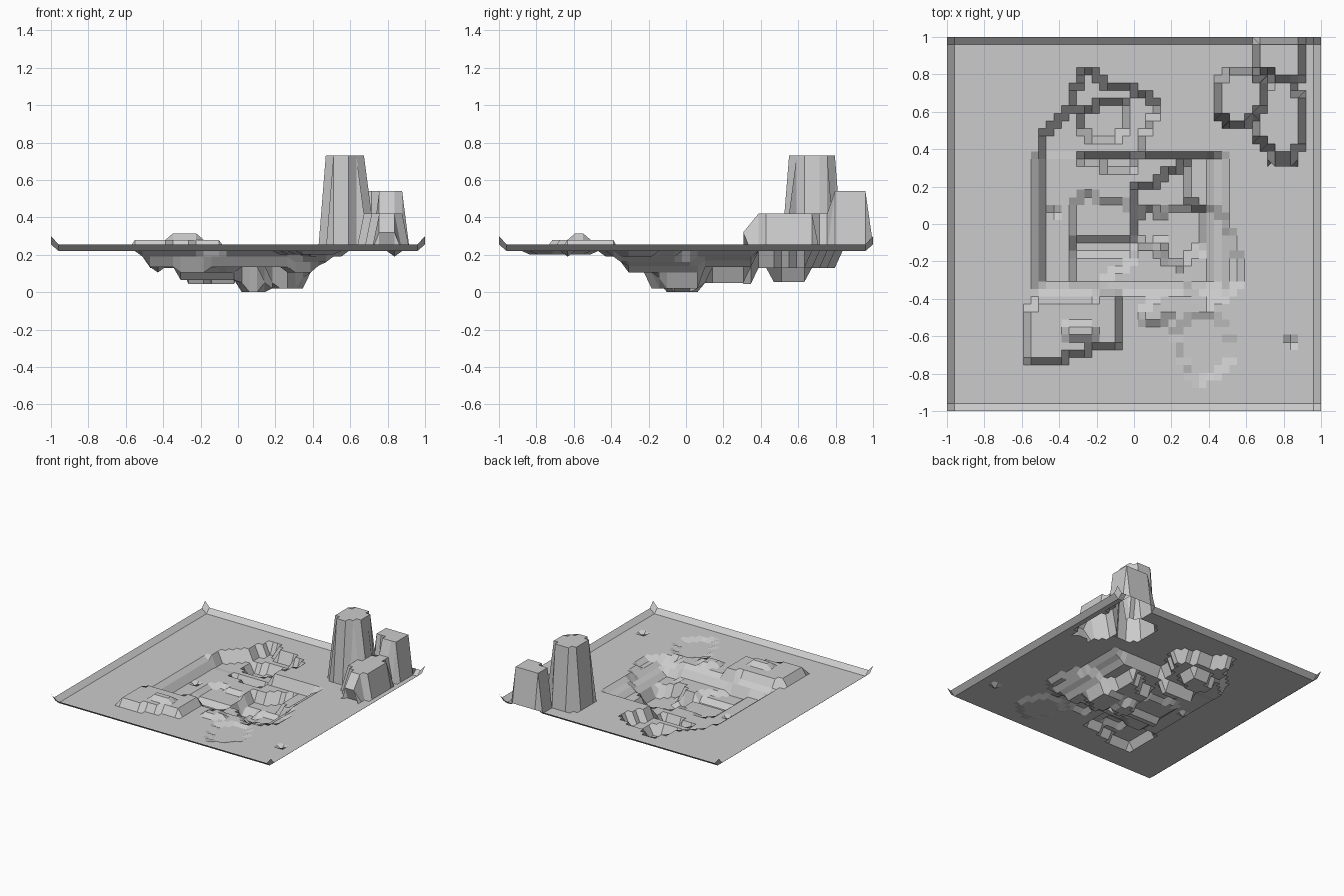
import bpy
import bmesh

# Remove the default cube only
default_cube = bpy.data.objects.get("Cube")
if default_cube:
    bpy.data.objects.remove(default_cube, do_unlink=True)

CELLS = 49
STEP = 2 / CELLS
GROUND = 0.22


def make_material(name, colour):
    material = bpy.data.materials.new(name)
    material.use_nodes = True
    material.diffuse_color = colour
    material.node_tree.nodes["Principled BSDF"].inputs["Base Color"].default_value = colour
    return material


def inside(x, y, outline):
    """Even-odd test of a point against an outline given in hundredths."""
    result = False
    previous = outline[-1]
    for corner in outline:
        (ax, ay), (bx, by) = previous, corner
        if (ay > y) != (by > y) and x < ax + (y - ay) * (bx - ax) / (by - ay):
            result = not result
        previous = corner
    return result


def box(left, right, front, back):
    return [(left, front), (right, front), (right, back), (left, back)]


def vertices_within(outline):
    return [v for v in terrain.verts if inside(v.co.x * 100, v.co.y * 100, outline)]


def sink(depth, outline):
    """Lower every grid point in the outline, so overlaps get deeper."""
    for vertex in vertices_within(outline):
        vertex.co.z -= depth


def lift(height, outline):
    sink(-height, outline)


def plateau(height, outline):
    """Set every grid point in the outline to one height."""
    for vertex in vertices_within(outline):
        vertex.co.z = height


# Flat grid sheet
terrain = bmesh.new()
bmesh.ops.create_grid(terrain, x_segments=CELLS, y_segments=CELLS, size=1)
for vertex in terrain.verts:
    vertex.co.z = GROUND

# Turned-up border with higher corners
for vertex in terrain.verts:
    on_sides = (abs(vertex.co.x) > 0.99) + (abs(vertex.co.y) > 0.99)
    vertex.co.z += (0, 0.035, 0.08)[on_sides]

# Main square basin, stepped at its rim
sink(0.03, box(-53, 48, -36, 37))
sink(0.02, box(-49, 45, -33, 37))
sink(0.035, box(-49, 41, -33, 37))

# Back pit and its inner hollow
sink(0.09, [(-49, 37), (-49, 48), (-41, 54), (-33, 62), (-33, 70), (-28, 81),
            (-21, 81), (-17, 75), (-5, 74), (3, 68), (11, 67), (11, 60),
            (7, 52), (3, 45), (1, 30), (-5, 28), (-12, 28), (-20, 34)])
sink(0.075, [(-28, 50), (-28, 58), (-20, 65), (-4, 65), (-4, 49), (-12, 45), (-20, 45)])

# Left hollow in the basin, with a cross trench
sink(0.03, [(-33, -33), (-33, 9), (-25, 16), (-20, 13), (-4, 13), (-1, 8),
            (-1, -20), (-20, -33)])
sink(0.04, box(-33, 1, -16, -9))

# Middle hollow with its deepest spot
sink(0.085, [(-1, 19), (8, 19), (14, 25), (20, 28), (25, 32), (28, 32),
             (29, 12), (36, 5), (36, -11), (28, -19), (15, -19), (9, -11), (1, -11)])
sink(0.05, [(1, -8), (1, 4), (5, 8), (12, 8), (16, 4), (16, -8), (12, -12), (5, -12)])

# Shallow dips to the right and front
sink(0.03, [(17, -12), (17, 6), (32, 8), (44, 9), (50, 0), (54, -13),
            (58, -25), (58, -33), (50, -36), (44, -42), (36, -44), (30, -38), (24, -24)])
sink(0.018, [(21, -58), (30, -50), (44, -49), (50, -60), (54, -72), (46, -78),
             (33, -87), (29, -80), (25, -70)])

# Front platform with a raised cap
lift(0.06, [(-57, -72), (-57, -48), (-50, -41), (-21, -41), (-17, -37), (-9, -37),
            (-9, -65), (-21, -65), (-29, -69), (-37, -72)])
lift(0.035, box(-37, -20, -60, -53))

# Small front mound
lift(0.03, [(5, -54), (5, -47), (9, -42), (16, -42), (19, -47), (16, -54)])

# Single-point dimples
for x, y in ((84, -63), (-43, 6), (35, -14)):
    sink(0.03, box(x - 2, x + 2, y - 2, y + 2))

# Front rock, back rock and tall tower
plateau(0.32, box(73, 85, 32, 38))
plateau(0.42, [(66, 46), (73, 37), (84, 37), (90, 46), (90, 60), (86, 77),
               (72, 77), (66, 60)])
plateau(0.54, [(66, 97), (66, 84), (74, 80), (76, 76), (90, 76), (90, 97)])
plateau(0.73, [(45, 61), (49, 54), (61, 54), (65, 58), (69, 64), (69, 74),
               (62, 81), (50, 81), (45, 74)])

# Undercut toe of the front rock
for vertex in terrain.verts:
    if 0.73 < vertex.co.x < 0.86:
        if 0.33 < vertex.co.y < 0.36:
            vertex.co.y -= STEP
        elif 0.29 < vertex.co.y < 0.32:
            vertex.co.y += STEP

mesh = bpy.data.meshes.new("terrain_sheet")
terrain.to_mesh(mesh)
terrain.free()
mesh.materials.append(make_material("stone_grey", (0.6, 0.6, 0.6, 1)))
sheet = bpy.data.objects.new("terrain_sheet", mesh)
bpy.context.collection.objects.link(sheet)
